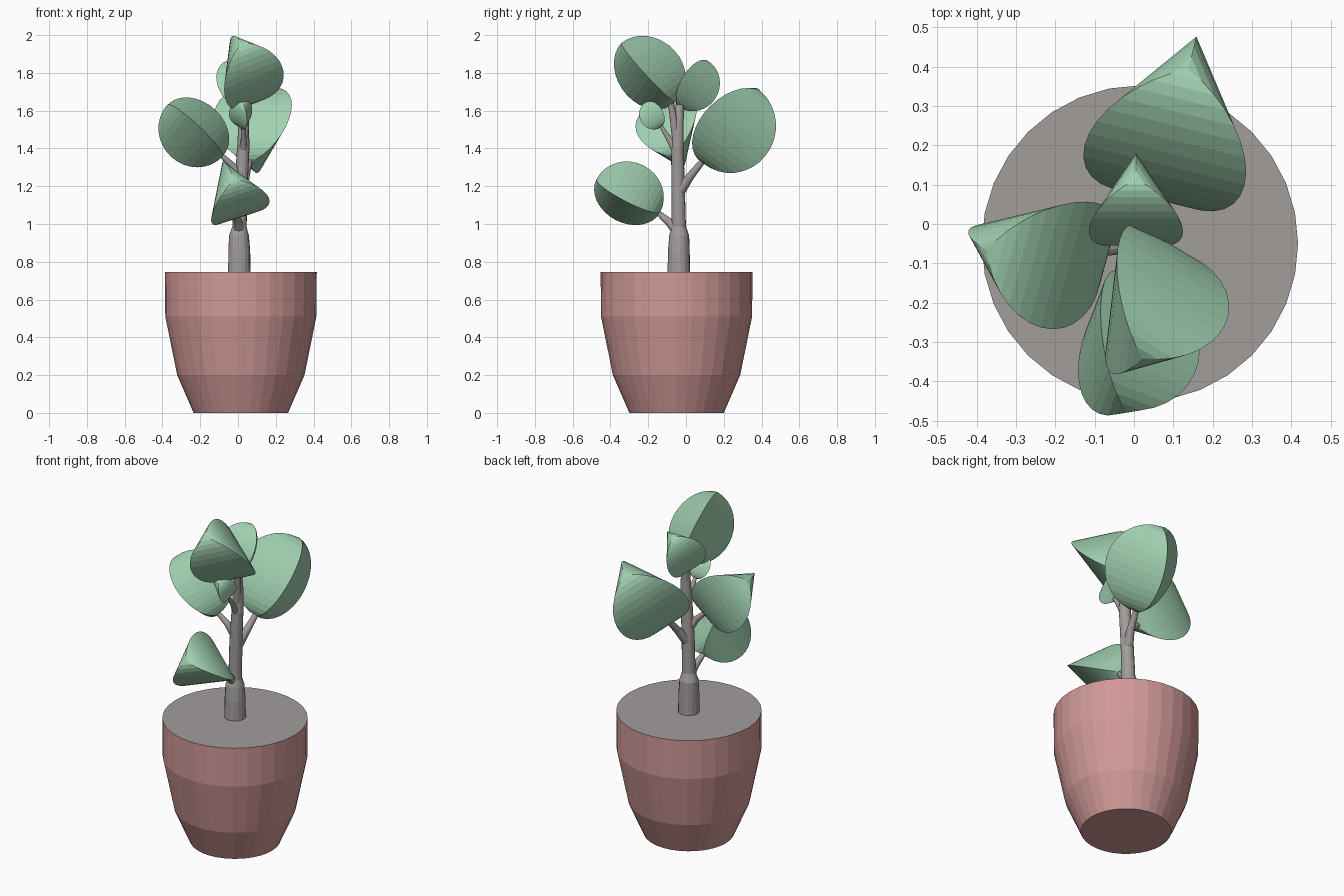
import bpy, math
from mathutils import Vector

if "Cube" in bpy.data.objects:
    bpy.data.objects.remove(bpy.data.objects["Cube"])


def material(name, rgb):
    m = bpy.data.materials.new(name)
    m.diffuse_color = (*rgb, 1)
    m.use_nodes = True
    m.node_tree.nodes["Principled BSDF"].inputs["Base Color"].default_value = m.diffuse_color
    return m


GREEN = material("leaf green", (0.36, 0.64, 0.44))
PINK = material("pot pink", (0.63, 0.32, 0.31))
GREY = material("bark and soil grey", (0.36, 0.34, 0.33))


def loft(name, rings, mats, top_slot=0):
    """Join equal rings of points into a closed flat-shaded solid."""
    n = len(rings[0])
    verts = [p for r in rings for p in r]
    faces = []
    for k in range(len(rings) - 1):
        for i in range(n):
            j = (i + 1) % n
            faces.append((k * n + i, k * n + j, (k + 1) * n + j, (k + 1) * n + i))
    faces.append(tuple(reversed(range(n))))
    faces.append(tuple(range((len(rings) - 1) * n, len(rings) * n)))
    me = bpy.data.meshes.new(name)
    me.from_pydata(verts, [], faces)
    for m in mats:
        me.materials.append(m)
    me.polygons[len(faces) - 1].material_index = top_slot
    ob = bpy.data.objects.new(name, me)
    bpy.context.collection.objects.link(ob)
    return ob


def ring(c, r, n, axis, ref):
    t = Vector(axis).normalized()
    u = Vector(ref)
    u = (u - t * u.dot(t)).normalized()
    v = t.cross(u)
    return [Vector(c) + r * (math.cos(a) * u + math.sin(a) * v)
            for a in (2 * math.pi * i / n for i in range(n))]


def limb(name, path, sides=12):
    """Tapered tube through (x, y, z, radius) points."""
    pts = [Vector(p[:3]) for p in path]
    rings = []
    for i, p in enumerate(path):
        d = pts[min(i + 1, len(pts) - 1)] - pts[max(i - 1, 0)]
        rings.append(ring(pts[i], p[3], sides, d, (1, 0.13, 0.07)))
    return loft(name, rings, [GREY])


def leaf(name, centre, axis, keel, length, radius, steps=16):
    """Three-sided rounded leaf: pole to pole along axis, one edge along keel."""
    t = Vector(axis).normalized()
    rings = []
    for k in range(steps + 1):
        a = math.pi * k / steps
        c = Vector(centre) - t * length * math.cos(a)
        rings.append(ring(c, max(radius * math.sin(a), 0.0005), 3, t, keel))
    return loft(name, rings, [GREEN])


# pot with flat soil on top
profile = [(0.0, 0.25), (0.2, 0.337), (0.51, 0.4), (0.745, 0.402)]
loft("pot", [ring((0.015, -0.05, z), r, 32, (0, 0, 1), (1, 0, 0)) for z, r in profile],
     [PINK, GREY], top_slot=1)

# trunk and branches
limb("trunk", [(0.007, -0.038, 0.74, 0.06), (0.007, -0.038, 0.86, 0.058),
               (0.005, -0.036, 0.94, 0.053), (0.008, -0.038, 0.985, 0.038),
               (0.015, -0.042, 1.2, 0.036), (0.028, -0.045, 1.4, 0.033),
               (0.03, -0.04, 1.54, 0.028), (0.02, -0.03, 1.66, 0.02)], 16)
limb("low_branch", [(0.008, -0.04, 0.96, 0.032), (0, -0.09, 1.01, 0.022), (-0.02, -0.16, 1.07, 0.012)])
limb("back_branch", [(0.015, -0.035, 1.17, 0.03), (0.04, 0.02, 1.25, 0.022), (0.065, 0.11, 1.36, 0.014)])
limb("left_branch", [(0.02, -0.045, 1.23, 0.026), (-0.03, -0.06, 1.31, 0.018), (-0.1, -0.07, 1.375, 0.012)])
limb("bud_branch", [(0.028, -0.05, 1.38, 0.022), (0.03, -0.09, 1.45, 0.015), (0.03, -0.14, 1.53, 0.009)])
limb("top_branch", [(0.028, -0.045, 1.42, 0.026), (0.04, -0.065, 1.55, 0.02), (0.055, -0.085, 1.67, 0.014)])

# leaves: centre, pole axis, keel direction, half length, section radius
leaf("crown_leaf", (0.005, 0.04, 1.74), (0, 0.51, 0.86), (0, 0.86, -0.51), 0.145, 0.138)
leaf("back_leaf", (0.1, 0.24, 1.515), (0.154, 0.62, 0.77), (0.185, 0.747, -0.64), 0.247, 0.242)
leaf("left_leaf", (-0.228, -0.07, 1.494), (-0.73, 0.02, 0.68), (-0.627, 0.35, -0.684), 0.2, 0.2)
leaf("low_leaf", (-0.02, -0.305, 1.15), (0, -0.89, 0.46), (0.985, -0.08, -0.155), 0.19, 0.19)
leaf("top_leaf", (0.043, -0.2, 1.802), (-0.1, -0.67, 0.74), (0.996, -0.064, -0.058), 0.212, 0.2)
leaf("bud_leaf", (0.025, -0.175, 1.577), (0, -0.51, 0.86), (0.3, -0.8, -0.5), 0.078, 0.075)
